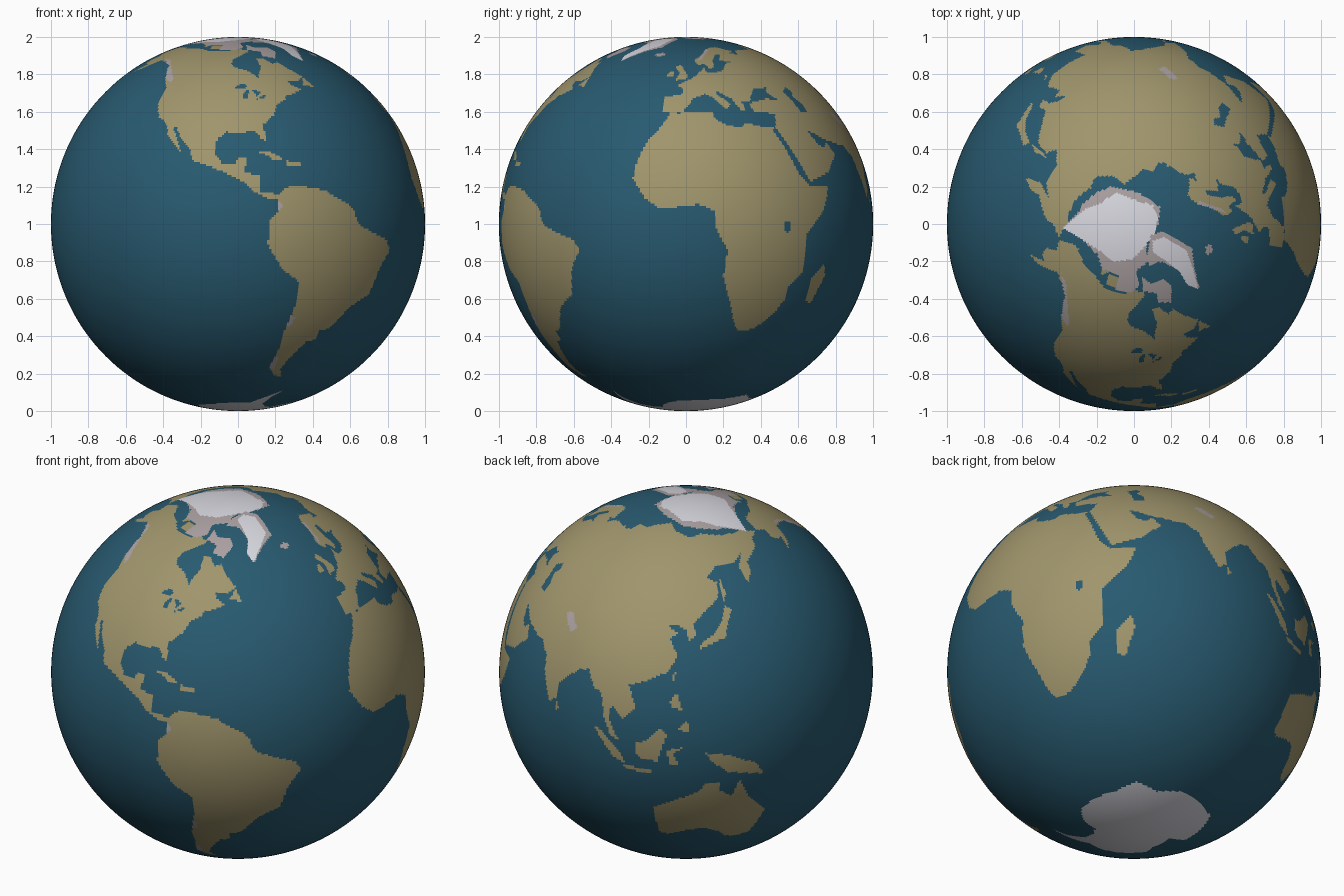
import bpy, bmesh, math

def srgb(*rgb):
    return [((c / 255 + 0.055) / 1.055) ** 2.4 for c in rgb] + [1.0]

COLOURS = [("ocean blue", srgb(40, 90, 112)), ("land tan", srgb(160, 149, 108)),
           ("ice white", srgb(216, 216, 224)), ("snow edge grey", srgb(172, 161, 162))]
WATER, LAND, ICE, SNOW = range(4)
layers = []

def paint(colour, *nums, polar=False):
    """Add an outline: lon, lat pairs in degrees, or x, y seen from above the pole."""
    pts = list(zip(nums[::2], nums[1::2]))
    xs, ys = [p[0] for p in pts], [p[1] for p in pts]
    edges = list(zip(pts, pts[1:] + pts[:1]))
    layers.append((colour, polar, min(xs), max(xs), min(ys), max(ys), edges))

def inside(x, y, edges):
    hit = False
    for (ax, ay), (bx, by) in edges:
        if (ay > y) != (by > y) and x < ax + (y - ay) * (bx - ax) / (by - ay):
            hit = not hit
    return hit

# North America
paint(LAND, -168, 66, -162, 70, -156, 71, -141, 70, -128, 70, -115, 68, -96, 68, -94, 72,
      -88, 69, -82, 68.5, -82, 67, -87, 65, -93, 62, -94, 59, -92, 57, -85, 55, -82, 53,
      -80, 51, -79, 54, -77, 57, -78, 62, -73, 62, -69, 59, -65, 60, -61, 56, -56, 52,
      -60, 50, -66, 50, -65, 48, -61, 46, -66, 44, -70, 43, -70, 42, -74, 40, -76, 36,
      -81, 32, -80, 26, -82, 27, -84, 30, -90, 29, -94, 29.5, -97, 27, -113, 31, -117, 32.5,
      -121, 35, -124, 40, -124, 47, -128, 51, -134, 58, -140, 60, -148, 61, -152, 59,
      -158, 56, -164, 54.5, -158, 58.5, -162, 59, -165, 61, -161, 64)
# Central America and the western peninsula
paint(LAND, -97.2, 28, -97.5, 22, -95, 18.5, -91, 18.5, -90, 21, -87, 21, -88, 16, -83, 15,
      -83, 10, -79, 9.5, -77, 8.5, -78, 7.5, -80, 7.5, -85, 10, -88, 13, -94, 16, -105, 20,
      -106, 23, -109, 26, -113, 31.5, -105, 33)
paint(LAND, -117, 32.6, -114.5, 32, -112, 28, -109.5, 23, -112, 25, -115, 28)
paint(LAND, -85, 22, -80, 23.2, -75, 20.3, -78, 20, -81, 22)
paint(LAND, -74, 19.8, -69, 19.3, -69, 18.2, -74, 18.2)
paint(LAND, -59, 48, -56, 51.5, -53, 47)
# Arctic islands
paint(LAND, -117, 73, -106, 73, -102, 69, -115, 69.3)
paint(LAND, -125, 72, -122, 74.4, -117, 73.5, -122, 71.2)
# Great lakes
paint(WATER, -92, 46.8, -88, 48.8, -85, 47, -88, 46.5)
paint(WATER, -88, 42, -86.2, 42, -85, 45.8, -87.5, 45)
paint(WATER, -84, 46, -80, 45, -82, 43, -83.5, 45)
paint(WATER, -83, 41.5, -79, 43.5, -77, 44, -79, 42.5)
# South America
paint(LAND, -77.5, 8.5, -75, 11, -72, 12, -62, 10.5, -52, 5, -50, 0, -44, -2.5, -37, -5,
      -35, -8, -39, -14, -41, -22, -48, -26, -54, -34, -58, -35, -58, -38, -62, -39,
      -65, -43, -67, -46, -69, -51, -66, -55, -71, -54, -75, -50, -73, -42, -73, -37,
      -70, -25, -70, -18, -76, -14, -81, -6, -80, -2, -80, 1, -77, 4)
# Africa, Madagascar and the great lake
paint(LAND, -6, 36, 0, 36.5, 10, 37, 11, 34, 15, 32, 20, 31, 22, 33, 30, 31, 34, 31.3,
      32.5, 30, 35, 25, 37, 20, 39, 15, 43, 11.5, 51, 12, 48, 5, 40, -3, 40, -15, 35, -20,
      35, -24, 32, -29, 26, -34, 20, -35, 18, -33, 14, -22, 12, -16, 13, -8, 9, -1, 9, 4,
      4, 6, -4, 5, -8, 4.5, -13, 8, -17, 14, -16, 20, -13, 27, -10, 30)
paint(LAND, 44, -17, 49, -12, 50.5, -16, 47, -25, 44, -24)
paint(WATER, 31.8, 0.4, 34, 0.4, 33.5, -2.5, 32, -2.4)
# Europe
paint(LAND, -9, 43, -9, 37, -5, 36, -1, 37, 3, 42, 8, 44, 11, 42.5, 16, 38, 18, 40, 13, 44,
      13, 45.5, 19, 42, 22, 37, 24, 38, 23, 40.5, 27, 41, 28, 43, 31, 46, 40, 47, 56, 47,
      60, 55, 61, 69, 44, 68, 40, 65, 33, 66.5, 41, 67, 28, 71, 20, 70, 13, 66, 5, 61,
      7, 58, 11, 59, 13, 56, 16, 57, 17, 61, 22, 65.5, 25, 65, 21, 61, 29, 60, 24, 59,
      21, 56, 19, 54.5, 11, 54, 10, 57, 8, 55, 3, 51, -2, 49, -4, 48, -1, 46, -2, 43.5)
paint(LAND, -5, 50, 1, 51, 0, 54, -3, 58.5, -6, 57, -3, 54)
paint(LAND, -10, 52, -6, 52, -6, 55, -9, 54)
# Arabia, Asia Minor and Persia, with the inland sea
paint(LAND, 35, 29, 39, 21, 43, 13, 52, 16, 59, 22, 56.3, 26, 54, 24, 51, 25.5, 48, 30,
      48, 33, 36, 36, 34, 31)
paint(LAND, 26, 40, 30, 41, 35, 42, 41, 41.5, 37, 45, 40, 48, 50, 48, 60, 48, 75, 40,
      72, 25, 67, 25, 57, 26.5, 51, 29, 48, 30, 44, 33, 36, 36, 27, 37)
# Northern, eastern and southern Asia
paint(LAND, 55, 47, 55, 68.5, 68, 69, 70, 73, 80, 72.5, 87, 75, 104, 77.5, 113, 74, 130, 71,
      140, 72.5, 160, 70, 170, 69.5, 180, 69, 180, 64.5, 177, 62, 170, 60, 163, 58, 162, 55,
      157, 51, 156, 57, 163, 61.5, 155, 59, 143, 59, 136, 55, 141, 53, 140, 48, 132, 43,
      128, 40, 129, 36, 126, 34.5, 125, 38, 121, 39.8, 118, 39, 122, 37, 119, 35, 122, 30,
      119, 25, 110, 21, 106, 20, 109, 13, 105, 9, 101, 13, 100, 9, 104, 1.5, 101, 3,
      98.5, 9, 97, 16, 94, 17, 91, 22, 87, 21, 80, 15, 80, 10, 77.5, 8, 73, 17, 72, 21,
      67, 25, 60, 25.5, 60, 40)
paint(LAND, -180, 69, -170, 66, -180, 64.5)
paint(WATER, 47, 45, 51, 47, 53, 45, 51, 43, 54, 40, 54, 37, 50, 37, 49, 41)
# Pacific and Indian Ocean islands
paint(LAND, 130, 32, 136, 34, 140, 35, 142, 40, 145, 43.5, 142, 45, 140, 41, 136, 36.5, 131, 34)
paint(LAND, 142, 46, 144, 49, 143, 54, 142, 52)
paint(LAND, 95, 5.5, 98, 4, 104, -2, 106, -6, 102, -4)
paint(LAND, 105, -6.3, 114, -7, 114, -8.5, 106, -7.6)
paint(LAND, 109, 1.5, 113, 3, 117, 7, 119, 5, 116, -4, 110, -3)
paint(LAND, 119, 0, 125, 1.5, 121, -1, 123, -5, 120, -5)
paint(LAND, 131, -1, 138, -2, 147, -6, 150, -10.5, 143, -9, 138, -8, 133, -4)
paint(LAND, 120, 16, 122, 18.5, 124, 13, 120.5, 14)
paint(LAND, 122, 7, 125.5, 10, 126, 6)
paint(LAND, 120, 23, 121.7, 25.2, 121, 22)
paint(LAND, 80, 9.5, 82, 7, 80, 6)
# Australia
paint(LAND, 114, -22, 122, -18, 129, -15, 131, -12, 136, -12, 136, -15, 140, -17.5, 142, -11,
      146, -19, 153, -26, 150, -37, 144, -38.5, 140, -37, 137, -34, 131, -31.5, 124, -33,
      118, -35, 115, -34)
# Antarctica
paint(ICE, -180, -78, -158, -78, -145, -75, -120, -74, -100, -73, -78, -73, -68, -68,
      -58, -63, -62, -67, -62, -74, -50, -77.5, -35, -78, -25, -74, -10, -71, 10, -70,
      35, -69, 52, -66, 70, -69, 90, -66.5, 115, -66.5, 135, -66, 150, -68.5, 170, -72,
      165, -78, 180, -78, 180, -91, -180, -91)
# Snowy mountains and Iceland
paint(SNOW, -24, 65, -19, 63.5, -14, 65, -18, 66.3)
paint(SNOW, -146, 62, -138, 61, -130, 56.5, -123, 51, -123, 49, -128, 51, -134, 58, -140, 60)
paint(SNOW, 6, 60, 9, 61, 15, 66, 20, 68.5, 17, 69, 12, 65.5)
paint(SNOW, 73, 36, 76, 37, 78, 35, 81, 33, 79, 31, 76, 33)
paint(SNOW, -73.5, -45, -72, -45, -72, -51, -75, -50)
paint(SNOW, -78, 8, -76.3, 6, -77, 3)
paint(SNOW, -71, -29, -69.5, -30, -70.5, -33, -72, -33)
# Snow fringe of the Arctic, then the white pack ice and ice sheet inside it
paint(SNOW, -0.20, -0.15, -0.08, -0.19, 0.06, -0.13, 0.08, -0.2, 0.01, -0.25, 0.03, -0.33,
      -0.02, -0.37, -0.1, -0.35, -0.08, -0.28, -0.17, -0.24, polar=True)
paint(SNOW, 0.04, -0.28, 0.09, -0.32, 0.15, -0.29, 0.2, -0.33, 0.2, -0.42, 0.13, -0.42,
      0.12, -0.37, 0.05, -0.36, polar=True)
paint(SNOW, -0.38, -0.02, -0.30, 0.06, -0.27, 0.11, -0.2, 0.17, -0.12, 0.2, 0.02, 0.17,
      0.14, 0.09, 0.13, 0, 0.07, -0.1, 0.06, -0.17, -0.08, -0.21, -0.2, -0.16, -0.28, -0.08,
      polar=True)
paint(ICE, -0.38, -0.02, -0.26, 0.08, -0.18, 0.11, -0.1, 0.17, 0, 0.13, 0.1, 0.1, 0.13, 0.03,
      0.11, -0.04, 0.06, -0.12, -0.01, -0.19, -0.1, -0.2, -0.19, -0.14, -0.28, -0.08, polar=True)
paint(SNOW, 0.09, -0.06, 0.15, -0.04, 0.21, -0.07, 0.31, -0.13, 0.32, -0.22, 0.35, -0.35,
      0.29, -0.33, 0.24, -0.25, 0.15, -0.2, 0.08, -0.22, 0.07, -0.17, polar=True)
paint(ICE, 0.1, -0.09, 0.16, -0.07, 0.28, -0.14, 0.31, -0.22, 0.345, -0.35, 0.29, -0.33,
      0.24, -0.25, 0.16, -0.19, 0.1, -0.15, polar=True)

# Globe: a fine smooth sphere, each face coloured by the outlines it lies in
bm = bmesh.new()
bmesh.ops.create_uvsphere(bm, u_segments=520, v_segments=260, radius=1)
for f in bm.faces:
    f.smooth = True
    c = f.calc_center_median()
    lon = math.degrees(math.atan2(c.y, c.x))
    lat = math.degrees(math.asin(max(-1, min(1, c.z))))
    for colour, polar, x0, x1, y0, y1, edges in reversed(layers):
        if polar and c.z < 0:
            continue
        x, y = (c.x, c.y) if polar else (lon, lat)
        if x0 <= x <= x1 and y0 <= y <= y1 and inside(x, y, edges):
            f.material_index = colour
            break
bmesh.ops.translate(bm, verts=bm.verts, vec=(0, 0, 1))
mesh = bpy.data.meshes.new("globe")
for name, rgba in COLOURS:
    mat = bpy.data.materials.new(name)
    mat.diffuse_color = rgba
    mesh.materials.append(mat)
bm.to_mesh(mesh)
bm.free()
bpy.context.collection.objects.link(bpy.data.objects.new("globe", mesh))
